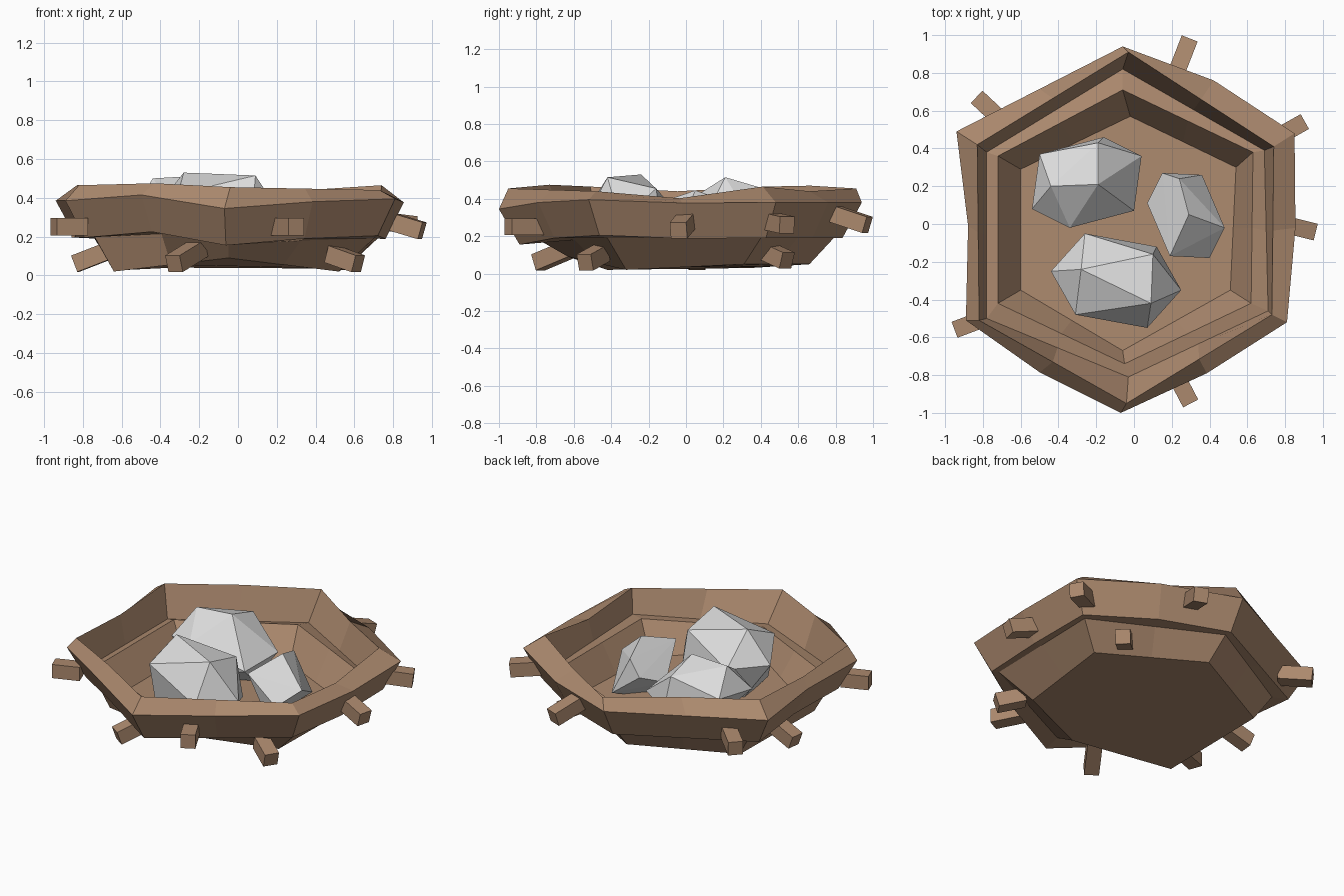
import bpy, bmesh
from mathutils import Vector

cube = bpy.data.objects.get("Cube")
if cube:
    bpy.data.objects.remove(cube, do_unlink=True)


def material(name, rgb):
    m = bpy.data.materials.new(name)
    m.use_nodes = True
    m.diffuse_color = (*rgb, 1)
    m.node_tree.nodes["Principled BSDF"].inputs["Base Color"].default_value = (*rgb, 1)
    return m


BROWN = material("twig brown", (0.41, 0.25, 0.155))
GREY = material("egg grey", (0.72, 0.72, 0.72))


def finish(bm, name, mat):
    bmesh.ops.recalc_face_normals(bm, faces=bm.faces)
    mesh = bpy.data.meshes.new(name)
    bm.to_mesh(mesh)
    bm.free()
    mesh.materials.append(mat)
    obj = bpy.data.objects.new(name, mesh)
    bpy.context.collection.objects.link(obj)
    return obj


def ring(corners, bulge=(1,) * 6, lift=(0,) * 6):
    """Six corners (clockwise from the back) with a midpoint on every side."""
    pts = []
    for i, corner in enumerate(corners):
        a, b = Vector(corner), Vector(corners[(i + 1) % 6])
        mid = (a + b) / 2
        pts += [a, Vector((mid.x * bulge[i], mid.y * bulge[i], mid.z + lift[i]))]
    return pts


# Nest: uneven hexagonal rings, from the base up the outside and down the inside
equator = ring([(-.06, .94, .38), (.85, .48, .38), (.81, -.52, .395),
                (-.07, -1, .345), (-.89, -.51, .385), (-.94, .49, .385)],
               (1.07, 1.03, 1.04, 1.04, .96, 1), (0, -.01, .01, .05, 0, 0))
rim = ring([(-.03, .91, .455), (.74, .41, .465), (.73, -.48, .44),
            (-.04, -.95, .455), (-.82, -.51, .465), (-.83, .42, .465)],
           lift=(-.02, -.05, 0, .015, -.025, .01))
ledge = ring([(-.06, .82, .26), (.69, .39, .26), (.71, -.46, .28),
              (-.03, -.81, .28), (-.78, -.5, .26), (-.78, .38, .26)])
lower_rim = ring([(-.06, .71, .29), (.63, .38, .28), (.62, -.42, .29),
                  (-.05, -.74, .29), (-.72, -.42, .28), (-.72, .36, .28)])
floor = ring([(-.02, .57, .1), (.54, .3, .1), (.51, -.35, .1),
              (-.06, -.67, .15), (-.6, -.35, .1), (-.6, .29, .1)])
base = ring([(-.03, .66, .05), (.57, .31, .05), (.52, -.32, .02),
             (-.05, -.63, .09), (-.64, -.42, .02), (-.64, .35, .03)])
shoulder = ring([(-.05, .79, .19), (.72, .4, .19), (.7, -.42, .19),
                 (-.05, -.77, .17), (-.74, -.44, .2), (-.74, .4, .19)],
                lift=(0, 0, 0, .03, 0, 0))
skirt = [Vector((p.x * .89, p.y * .89, p.z - .19)) for p in equator]
loops = [base, shoulder, skirt, equator, rim, ledge, lower_rim, floor]

bm = bmesh.new()
rows = [[bm.verts.new(p) for p in loop] for loop in loops]
for low, high in zip(rows, rows[1:]):
    for i in range(12):
        j = (i + 1) % 12
        bm.faces.new((low[i], low[j], high[j], high[i]))
bm.faces.new(rows[0])
bm.faces.new(rows[-1])
finish(bm, "nest_bowl", BROWN)


# Eggs: faceted hulls, each point mirrored through the centre
def egg(name, centre, points):
    bm = bmesh.new()
    c = Vector(centre)
    for p in points:
        bm.verts.new(Vector(p))
        bm.verts.new(2 * c - Vector(p))
    bmesh.ops.convex_hull(bm, input=bm.verts)
    finish(bm, name, GREY)


egg("back_egg", (-.25, .22, .3),
    [(-.5, .37, .36), (-.34, -.02, .37), (-.54, .08, .33),
     (-.19, .21, .515), (-.44, .2, .5), (-.19, .43, .45)])
egg("front_egg", (-.095, -.3, .3),
    [(-.26, -.05, .33), (-.31, -.48, .42), (.25, -.35, .27),
     (-.28, -.24, .53), (.09, -.42, .515), (.1, -.16, .455)])
egg("left_egg", (.275, .045, .25),
    [(.15, .27, .29), (.19, -.17, .37), (.48, -.02, .28), (.29, .05, .445), (.24, .24, .38)])


# Twigs: square sticks poking out of the wall
def twig(name, tip, root, size=.09):
    tip, root = Vector(tip), Vector(root)
    bm = bmesh.new()
    bmesh.ops.create_cube(bm, size=1)
    bmesh.ops.scale(bm, vec=(size, size, (tip - root).length), verts=bm.verts)
    obj = finish(bm, name, BROWN)
    obj.location = (tip + root) / 2
    obj.rotation_euler = (tip - root).to_track_quat('Z', 'Y').to_euler()


twig("back_twig", (.29, .97, .26), (.22, .79, .32))
twig("back_right_twig", (-.83, .67, .24), (-.68, .53, .26))
twig("right_twig", (-.95, -.56, .25), (-.79, -.5, .25))
twig("front_twig", (.3, -.95, .25), (.19, -.74, .25))
twig("left_twig", (.95, -.04, .23), (.75, .01, .29))
twig("back_left_twig", (.9, .54, .26), (.74, .45, .28))
twig("low_front_twig", (-.33, -.79, .06), (-.2, -.6, .14))
twig("low_front_left_twig", (.62, -.54, .06), (.48, -.45, .11))
twig("low_back_left_twig", (.54, .54, .07), (.43, .43, .12))
twig("low_right_twig", (-.84, .06, .06), (-.66, .04, .13))
